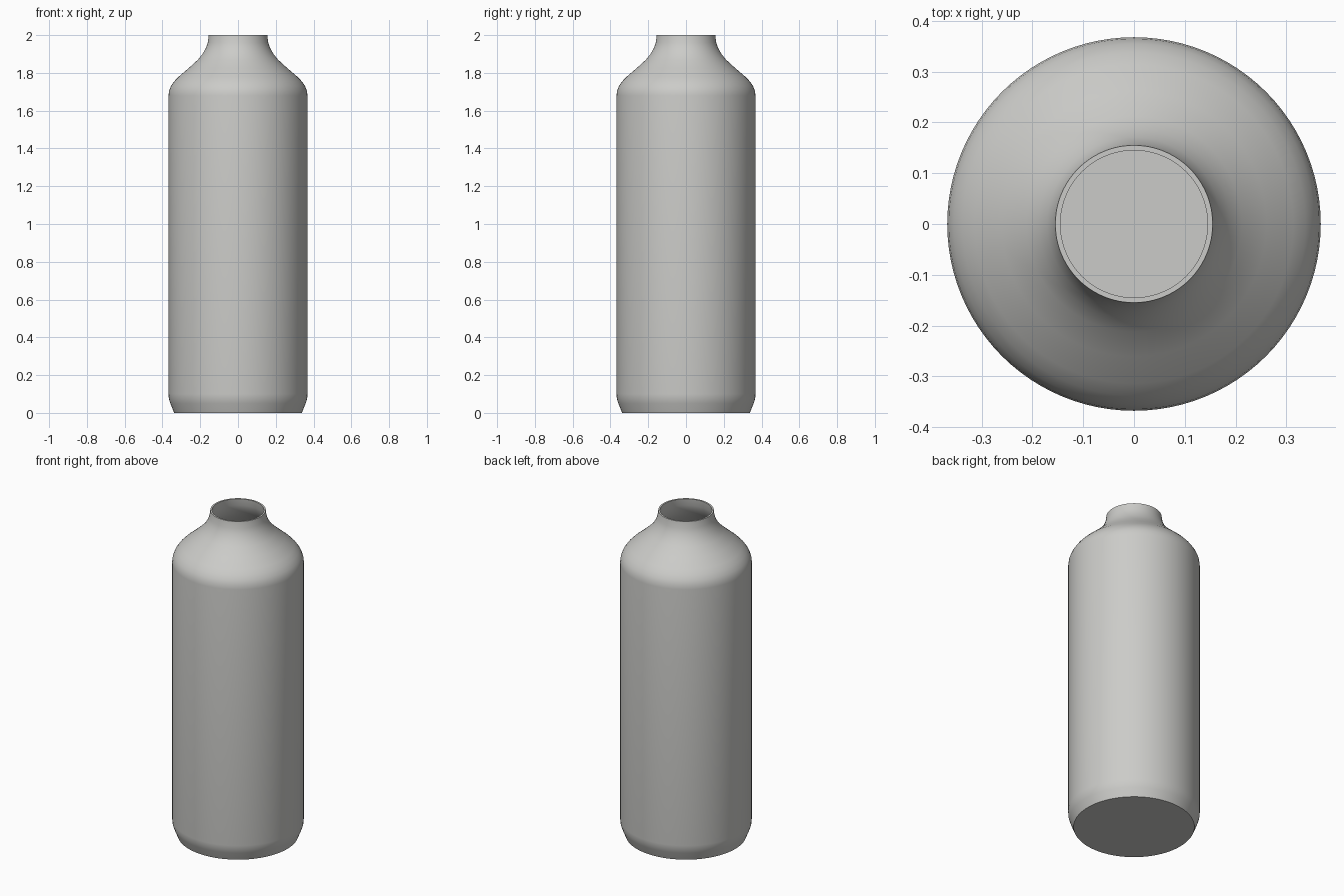
import bpy
import bmesh
import math
from mathutils import Vector

cube = bpy.data.objects.get("Cube")
if cube:
    bpy.data.objects.remove(cube, do_unlink=True)

SIDES = 96
WALL = 0.01

# Plain grey material
grey = bpy.data.materials.new("warm_grey")
grey.use_nodes = True
color = (0.6, 0.6, 0.58, 1)
grey.diffuse_color = color
grey.node_tree.nodes["Principled BSDF"].inputs["Base Color"].default_value = color

# Outer outline as (radius, height): tapered foot, straight body, curved shoulder, neck
outer = [(0.338, 0), (0.358, 0.05), (0.366, 0.075), (0.368, 0.1), (0.368, 1.68),
         (0.365, 1.705), (0.355, 1.73), (0.338, 1.755), (0.314, 1.78), (0.261, 1.825),
         (0.212, 1.87), (0.188, 1.9), (0.171, 1.93), (0.160, 1.96), (0.155, 2)]

# Inner outline, offset from the outer one by the wall thickness
inner = []
for i in range(1, len(outer) - 1):
    along = (Vector(outer[i + 1]) - Vector(outer[i - 1])).normalized()
    inner.append(Vector(outer[i]) + WALL * Vector((-along.y, along.x)))
inner = [(outer[0][0] - WALL, WALL)] + [tuple(p) for p in inner] + [(outer[-1][0] - WALL, 2)]

# Spin the closed wall outline into rings, capped by the base and the inner floor
bm = bmesh.new()
rings = []
for r, z in outer + inner[::-1]:
    angles = (math.tau * k / SIDES for k in range(SIDES))
    rings.append([bm.verts.new((r * math.cos(a), r * math.sin(a), z)) for a in angles])
for low, high in zip(rings, rings[1:]):
    for k in range(SIDES):
        n = (k + 1) % SIDES
        bm.faces.new((low[k], low[n], high[n], high[k]))
bm.faces.new(rings[0][::-1])
bm.faces.new(rings[-1])
bmesh.ops.recalc_face_normals(bm, faces=bm.faces[:])

mesh = bpy.data.meshes.new("bottle")
bm.to_mesh(mesh)
bm.free()
mesh.materials.append(grey)
bottle = bpy.data.objects.new("bottle", mesh)
bpy.context.collection.objects.link(bottle)

# Smooth walls with crisp base and rim
bpy.ops.object.select_all(action='DESELECT')
bottle.select_set(True)
bpy.context.view_layer.objects.active = bottle
bpy.ops.object.shade_smooth_by_angle(angle=math.radians(35))
